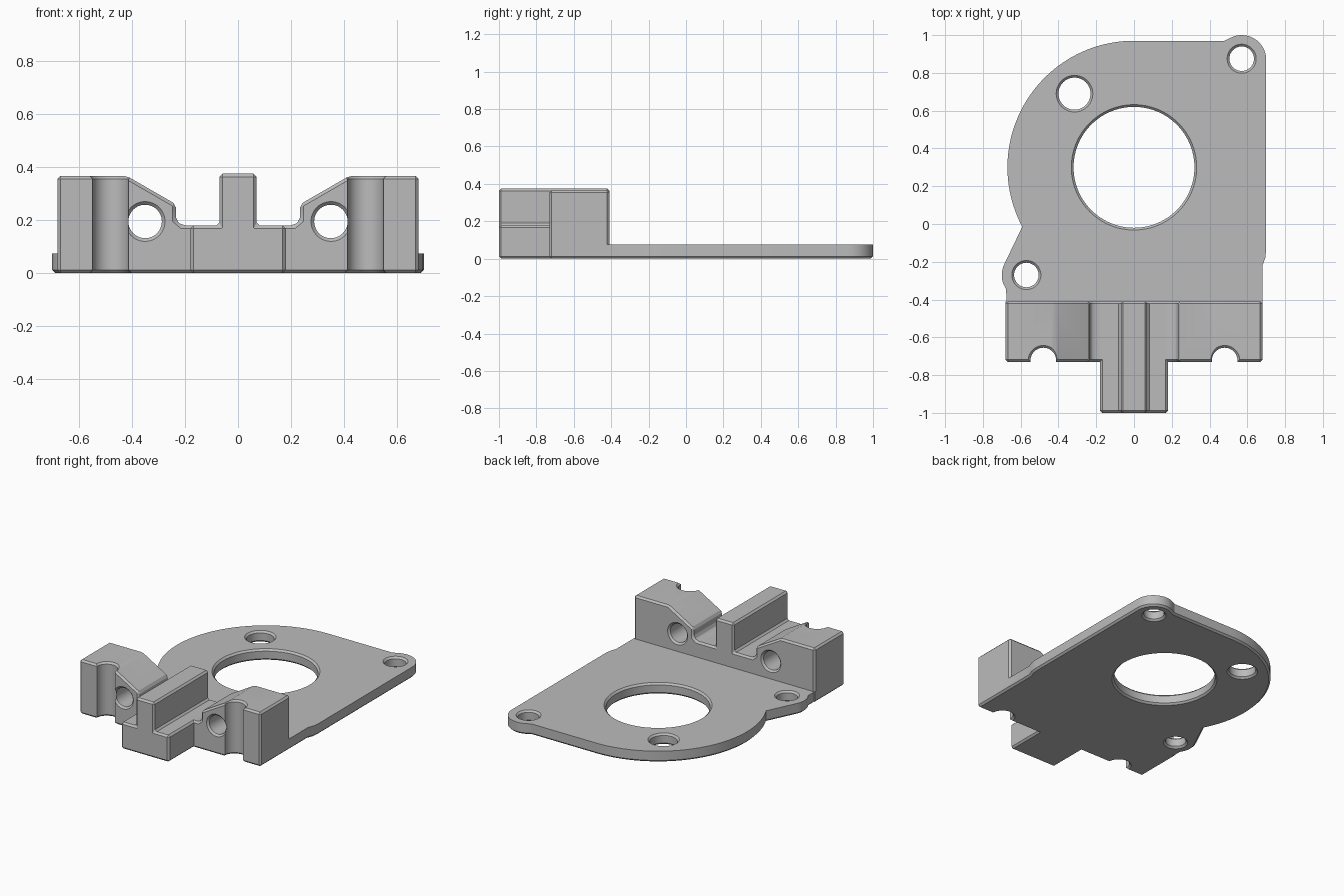
import bpy
import bmesh
from math import cos, sin, radians
from mathutils import Matrix

cube = bpy.data.objects.get("Cube")
if cube:
    bpy.data.objects.remove(cube, do_unlink=True)

CHAMFER = 0.012
PLATE_TOP = 0.075

grey = bpy.data.materials.new("machined_grey")
grey.use_nodes = True
colour = (0.5, 0.5, 0.5, 1)
grey.diffuse_color = colour
grey.node_tree.nodes["Principled BSDF"].inputs["Base Color"].default_value = colour


def to_object(bm, name):
    bmesh.ops.recalc_face_normals(bm, faces=bm.faces)
    mesh = bpy.data.meshes.new(name)
    bm.to_mesh(mesh)
    bm.free()
    mesh.materials.append(grey)
    obj = bpy.data.objects.new(name, mesh)
    bpy.context.collection.objects.link(obj)
    return obj


def extrude(points, vector):
    bm = bmesh.new()
    face = bm.faces.new([bm.verts.new(p) for p in points])
    new = bmesh.ops.extrude_face_region(bm, geom=[face])["geom"]
    bmesh.ops.translate(bm, vec=vector, verts=[v for v in new if isinstance(v, bmesh.types.BMVert)])
    # The starting face must stay as the closing cap
    if not any(len(f.verts) == len(points) and all(v.co[2] == points[0][2] for v in f.verts)
               for f in bm.faces) and any(e.is_boundary for e in bm.edges):
        bmesh.ops.holes_fill(bm, edges=[e for e in bm.edges if e.is_boundary])
    bmesh.ops.recalc_face_normals(bm, faces=bm.faces)
    return bm


def chamfer(bm, edges):
    bmesh.ops.bevel(bm, geom=edges, offset=CHAMFER, segments=1, affect='EDGES', profile=0.5)


def arc(x, y, r, start, end, steps):
    angles = [radians(start + (end - start) * i / steps) for i in range(steps + 1)]
    return [(x + r * cos(a), y + r * sin(a)) for a in angles]


def drill(r, low, high, matrix, sides=48):
    """Cutter for a hole with countersunk rims at both ends."""
    over = 0.02
    rings = [(r + CHAMFER + over, low - over), (r, low + CHAMFER),
             (r, high - CHAMFER), (r + CHAMFER + over, high + over)]
    bm = bmesh.new()
    loops = [[bm.verts.new((x, y, z)) for x, y in arc(0, 0, rr, 0, 360, sides)[:-1]]
             for rr, z in rings]
    for a, b in zip(loops, loops[1:]):
        for i in range(sides):
            j = (i + 1) % sides
            bm.faces.new((a[i], a[j], b[j], b[i]))
    bm.faces.new(loops[0])
    bm.faces.new(loops[-1])
    bm.transform(matrix)
    return to_object(bm, "drill")


def combine(target, tool, operation):
    mod = target.modifiers.new("combine", 'BOOLEAN')
    mod.operation, mod.solver, mod.object = operation, 'EXACT', tool
    bpy.context.view_layer.objects.active = target
    bpy.ops.object.modifier_apply(modifier=mod.name)
    bpy.data.objects.remove(tool, do_unlink=True)


# Base plate: footprint with rounded side, two ears and front tongue
outline = [(-0.68, -0.41), (-0.68, -0.73), (-0.18, -0.73), (-0.18, -1), (0.18, -1),
           (0.18, -0.73), (0.68, -0.73), (0.68, -0.22), (0.695, -0.18), (0.7, -0.13)]
outline += arc(0.57, 0.87, 0.13, 0, 118, 16) + [(0.48, 0.97)]
outline += arc(0, 0.3, 0.67, 90, 208, 48)
outline += arc(-0.57, -0.27, 0.13, 155, 215, 10) + [(-0.676, -0.41)]
bm = extrude([(x, y, 0) for x, y in outline], (0, 0, PLATE_TOP))


def lower_rim(e):
    a, b = (v.co for v in e.verts)
    upright = abs(a.z - b.z) > 0.01
    corner = a.y < -0.9 or (a.y < -0.7 and abs(a.x) > 0.5)
    return corner if upright else max(a.z, b.z) < 0.001


chamfer(bm, [e for e in bm.edges if lower_rim(e)])
bracket = to_object(bm, "mounting_bracket")


def symmetric_bar(half, front, back, name):
    """Extrude a mirrored front profile along y and chamfer its edges."""
    profile = half + [(-x, z) for x, z in reversed(half)]
    bm = extrude([(x, front, z) for x, z in profile], (0, back - front, 0))
    chamfer(bm, bm.edges[:])
    return to_object(bm, name)


# Clamp block with sloping shoulders, and the central rail on its tongue
block = symmetric_bar([(0.68, 0.03), (0.68, 0.367), (0.42, 0.367), (0.234, 0.26),
                       (0.234, 0.2), (0.21, 0.18)], -0.73, -0.41, "clamp_block")
rail = symmetric_bar([(0.18, 0.03), (0.18, 0.18), (0.07, 0.18), (0.07, 0.375)],
                     -1, -0.41, "centre_rail")
combine(bracket, block, 'UNION')
combine(bracket, rail, 'UNION')

# Plate holes
for x, y, r in [(0, 0.3, 0.32), (-0.315, 0.69, 0.085), (0.57, 0.875, 0.065), (-0.57, -0.27, 0.065)]:
    combine(bracket, drill(r, 0, PLATE_TOP, Matrix.Translation((x, y, 0)), 96 if r > 0.2 else 48),
            'DIFFERENCE')

# Cross holes and upright grooves on both sides of the block
for side in (-1, 1):
    turn = Matrix.Translation((side * 0.35, 0, 0.195)) @ Matrix.Rotation(radians(90), 4, 'X')
    combine(bracket, drill(0.063, 0.41, 0.73, turn), 'DIFFERENCE')
    place = Matrix.Translation((side * 0.48, -0.723, 0))
    combine(bracket, drill(0.068, 0, 0.367, place), 'DIFFERENCE')

bpy.ops.object.select_all(action='DESELECT')
bracket.select_set(True)
bpy.context.view_layer.objects.active = bracket
bpy.ops.object.shade_smooth_by_angle(angle=radians(25))
